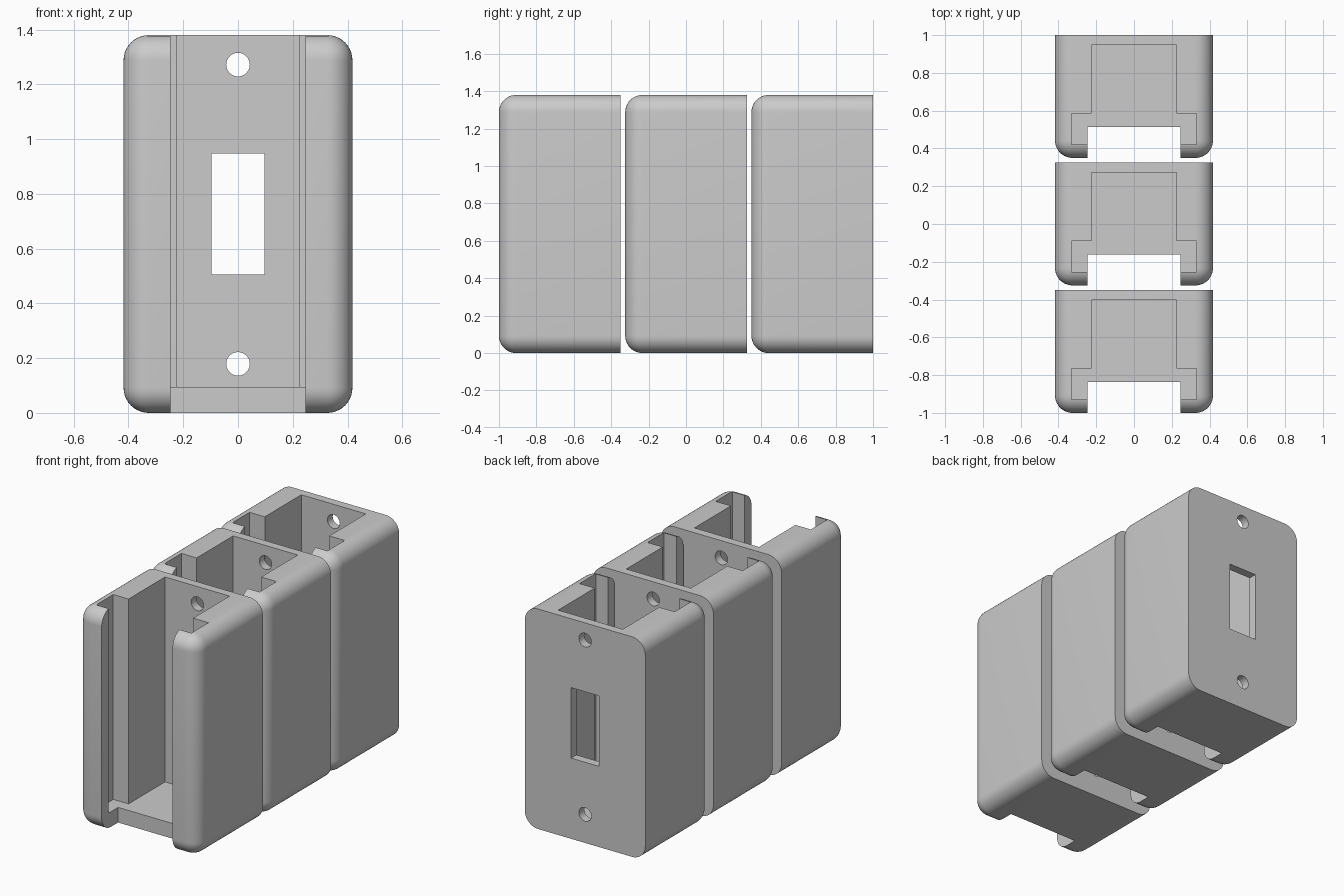
import bpy
import bmesh
import math

if "Cube" in bpy.data.objects:
    bpy.data.objects.remove(bpy.data.objects["Cube"], do_unlink=True)

HALF_W, DEPTH, HEIGHT = 0.418, 0.65, 1.38
RADIUS = 0.092
FLOOR = 0.095
PITCH = 0.675

grey = bpy.data.materials.new("plain grey")
grey.use_nodes = True
grey.diffuse_color = (0.6, 0.6, 0.6, 1)
grey.node_tree.nodes["Principled BSDF"].inputs["Base Color"].default_value = (0.6, 0.6, 0.6, 1)


def to_object(bm, name):
    bmesh.ops.recalc_face_normals(bm, faces=bm.faces[:])
    mesh = bpy.data.meshes.new(name)
    bm.to_mesh(mesh)
    bm.free()
    mesh.materials.append(grey)
    obj = bpy.data.objects.new(name, mesh)
    bpy.context.collection.objects.link(obj)
    return obj


def prism(name, outline, z0, z1):
    """Extrude an XY outline upward."""
    bm = bmesh.new()
    face = bm.faces.new([bm.verts.new((x, y, z0)) for x, y in outline])
    new = bmesh.ops.extrude_face_region(bm, geom=[face])["geom"]
    verts = [v for v in new if isinstance(v, bmesh.types.BMVert)]
    bmesh.ops.translate(bm, verts=verts, vec=(0, 0, z1 - z0))
    return to_object(bm, name)


def box(name, half_w, y0, y1, z0, z1):
    return prism(name, [(-half_w, y0), (half_w, y0), (half_w, y1), (-half_w, y1)], z0, z1)


def screw_hole(z):
    outline = [(0.043 * math.cos(a * math.tau / 48), 0.043 * math.sin(a * math.tau / 48))
               for a in range(48)]
    hole = prism("screw_hole_cutter", outline, -0.1, 0.1)
    hole.data.transform(hole.matrix_basis.Rotation(math.pi / 2, 4, "X"))
    hole.location = (0, DEPTH, z)
    return hole


# Body: block rounded everywhere except around its flat back
body = box("holder_front", HALF_W, 0, DEPTH, 0, HEIGHT)
bm = bmesh.new()
bm.from_mesh(body.data)
edges = [e for e in bm.edges if any(v.co.y < 0.01 for v in e.verts)]
bmesh.ops.bevel(bm, geom=edges, offset=RADIUS, segments=10, profile=0.5, affect="EDGES")
bm.to_mesh(body.data)
bm.free()

# Stepped cavity: wide slot in front, narrower pocket behind, open at the top
half = [(0.33, 0.07), (0.33, 0.235), (0.224, 0.235), (0.224, 0.597)]
stepped = half + [(-x, y) for x, y in reversed(half)]
cutters = [
    prism("cavity_cutter", stepped, FLOOR, HEIGHT + 0.2),
    box("front_opening_cutter", 0.246, -0.1, 0.163, -0.1, HEIGHT + 0.3),
    box("window_cutter", 0.097, 0.5, DEPTH + 0.1, 0.506, 0.948),
    screw_hole(0.179),
    screw_hole(1.272),
]

bpy.context.view_layer.objects.active = body
for cutter in cutters:
    cutter.hide_render = True
    mod = body.modifiers.new("cut", "BOOLEAN")
    mod.operation = "DIFFERENCE"
    mod.solver = "EXACT"
    mod.object = cutter
    bpy.ops.object.modifier_apply(modifier=mod.name)
for cutter in cutters:
    bpy.data.objects.remove(cutter, do_unlink=True)

bpy.ops.object.select_all(action="DESELECT")
body.select_set(True)
bpy.ops.object.shade_smooth_by_angle(angle=math.radians(30))

# Row of three identical holders
body.location.y = -1
for i, name in enumerate(("holder_middle", "holder_back"), 1):
    copy = body.copy()
    copy.name = name
    copy.location.y = -1 + i * PITCH
    bpy.context.collection.objects.link(copy)
